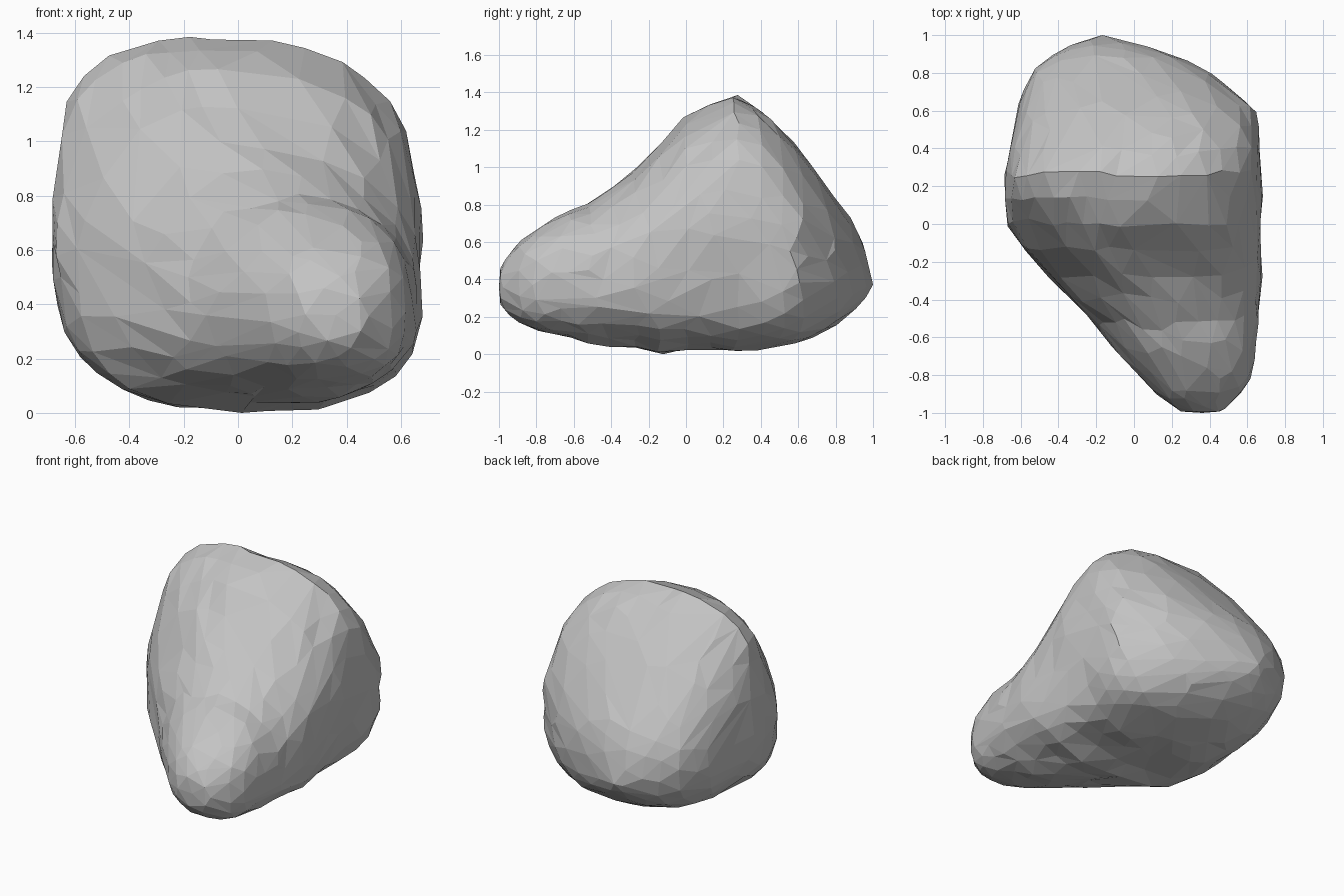
import bpy
import bmesh
import random
from mathutils import Vector, noise

random.seed(4)
cube = bpy.data.objects.get("Cube")
if cube:
    bpy.data.objects.remove(cube, do_unlink=True)

# Cross-section limits from the front tip to the back: y, left x, right x, bottom z, top z
LIMITS = [
    (-1, .26, .46, .28, .46), (-.93, .15, .53, .2, .57), (-.86, .08, .6, .16, .64),
    (-.78, .01, .63, .13, .69), (-.66, -.11, .64, .11, .77), (-.53, -.21, .65, .07, .8),
    (-.3, -.43, .67, .05, .96), (-.13, -.6, .67, .01, 1.14), (0, -.66, .67, .04, 1.27),
    (.1, -.68, .67, .04, 1.33), (.2, -.68, .66, .04, 1.38), (.28, -.68, .66, .03, 1.39),
    (.4, -.66, .66, .04, 1.31), (.6, -.62, .65, .07, 1.12), (.8, -.55, .42, .16, .84),
    (.9, -.43, .2, .24, .71), (.96, -.3, 0, .31, .57), (1, -.17, -.17, .38, .38),
]
# Cross-section shape: y, crest position, waist height, boxiness of upper left and upper right
SHAPES = [
    (-1, .45, .5, 2.3, 2.3), (-.6, .5, .42, 2, 2.4), (-.3, .4, .4, 1.9, 2.3),
    (-.1, .4, .42, 2.1, 2.4), (0, .42, .45, 2.2, 2.4), (.13, .42, .5, 2.9, 2.4),
    (.25, .43, .52, 3, 2.6), (.42, .48, .47, 2.3, 2.9), (.6, .5, .45, 2.3, 2.4),
    (1, .5, .5, 2.2, 2.2),
]


def row_at(table, y):
    """Interpolate a table row at a given y."""
    for a, b in zip(table, table[1:]):
        if y <= b[0]:
            t = max(0, (y - a[0]) / (b[0] - a[0]))
            return [p + (q - p) * t for p, q in zip(a[1:], b[1:])]
    return table[-1][1:]


def rock_point(across, y, up):
    """Map a point of the unit sphere onto the lopsided rounded body."""
    x0, x1, z0, z1 = row_at(LIMITS, y)
    crest, waist, upper_left, upper_right = row_at(SHAPES, y)
    wz = z0 + waist * (z1 - z0)
    radius = (across ** 2 + up ** 2) ** .5
    if radius < 1e-4:
        return Vector(((x0 + x1) / 2, y, wz))
    c, s = across / radius, up / radius
    if s >= 0:
        power = upper_left if c < 0 else upper_right
        mid = x0 + crest * (x1 - x0)
    else:
        # The underside is squarest below the crest, and along its right edge
        power = max(2.2, 3.05 - 3 * (y - .25) ** 2) + (0 if c < 0 else .3)
        mid = x0 + .53 * (x1 - x0)
    k = min(1, radius / .1) / (abs(c) ** power + abs(s) ** power) ** (1 / power)
    x = mid + c * k * (mid - x0 if c < 0 else x1 - mid)
    z = wz + s * k * (z1 - wz if s >= 0 else wz - z0)
    return Vector((x, y, z))


# Rock body with an uneven chipped surface
bm = bmesh.new()
bmesh.ops.create_icosphere(bm, subdivisions=4, radius=1)
for v in bm.verts:
    out = Vector((v.co.x, v.co.z, v.co.y)).normalized()
    p = rock_point(*out)
    fade = 1 - out.y ** 2
    bump = fade * (.02 * noise.noise(p * 3.6) + random.uniform(-.007, .007))
    slide = Vector([random.uniform(-.012, .012) for _ in range(3)])
    v.co = p + out * bump + (slide - out * slide.dot(out)) * fade
bmesh.ops.recalc_face_normals(bm, faces=bm.faces)
mesh = bpy.data.meshes.new("rock")
bm.to_mesh(mesh)
bm.free()
rock = bpy.data.objects.new("rock", mesh)
bpy.context.collection.objects.link(rock)

# Thin out into irregular flat facets
bpy.context.view_layer.objects.active = rock
rock.select_set(True)
thin = rock.modifiers.new("facets", 'DECIMATE')
thin.ratio = .55
bpy.ops.object.modifier_apply(modifier=thin.name)
bpy.ops.object.shade_flat()

# Rest the rock on the ground
lowest = min(v.co.z for v in mesh.vertices)
for v in mesh.vertices:
    v.co.z -= lowest

# Plain stone colour
stone = bpy.data.materials.new("stone grey")
stone.use_nodes = True
colour = (.55, .55, .55, 1)
stone.diffuse_color = colour
stone.node_tree.nodes["Principled BSDF"].inputs["Base Color"].default_value = colour
mesh.materials.append(stone)
